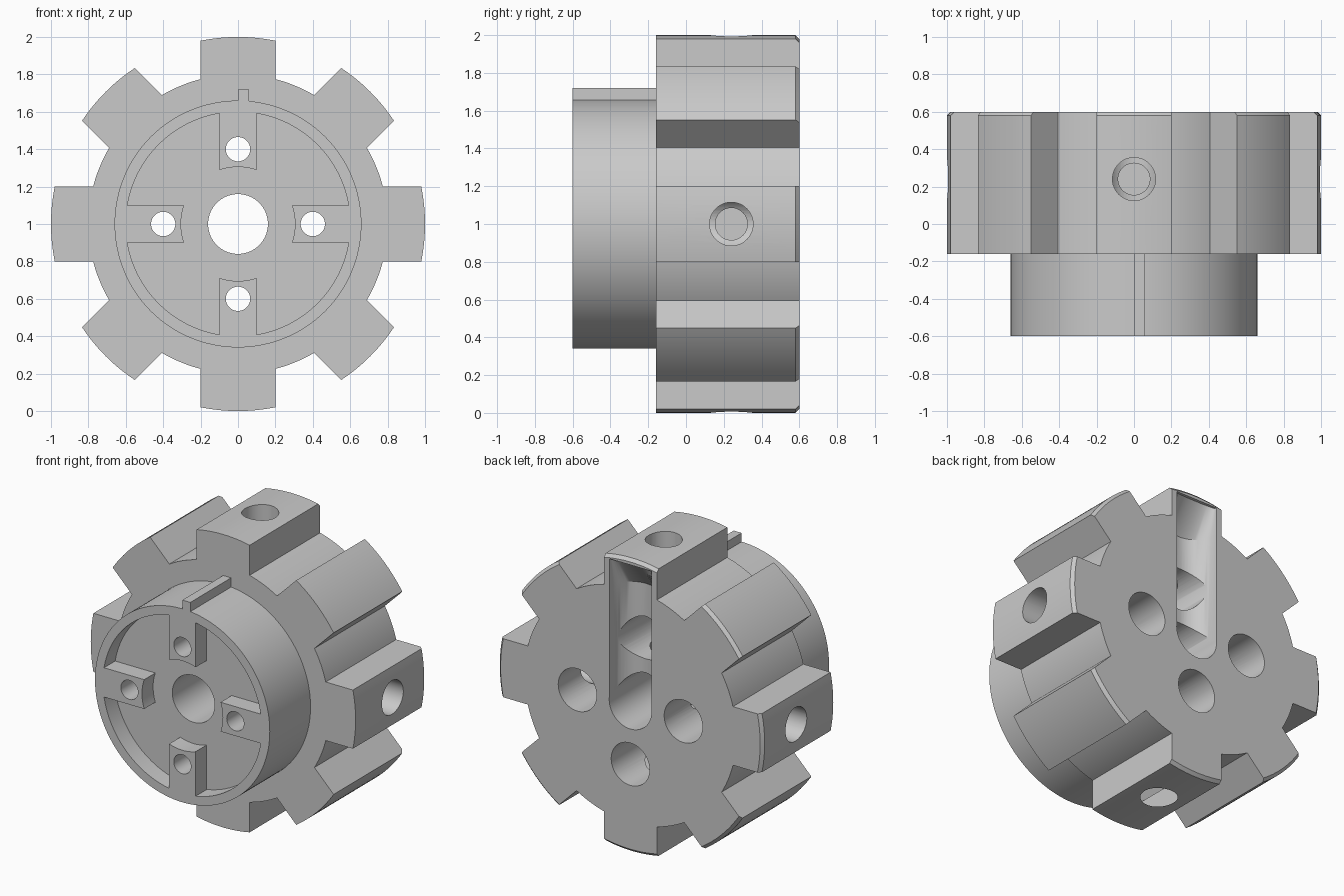
import bpy
import bmesh
from math import asin, cos, sin, pi
from mathutils import Matrix

if "Cube" in bpy.data.objects:
    bpy.data.objects.remove(bpy.data.objects["Cube"], do_unlink=True)

CENTRE = Matrix.Translation((0, 0, 1))


def arc(r, a0, a1, steps):
    return [(r * cos(a0 + (a1 - a0) * i / steps), r * sin(a0 + (a1 - a0) * i / steps))
            for i in range(steps + 1)]


def toothed(n, half, r_tooth, r_gap, steps):
    """Outline alternating parallel-sided teeth and gaps about the centre."""
    pts = []
    t, g = asin(half / r_tooth), asin(half / r_gap)
    for k in range(n):
        mid = 2 * pi * k / n
        pts += arc(r_tooth, mid - t, mid + t, steps)
        pts += arc(r_gap, mid + g, mid + 2 * pi / n - g, steps)
    return pts


def loft(name, sections, matrix=CENTRE):
    """Closed solid through equal-length rings of 3D points."""
    bm = bmesh.new()
    rings = [[bm.verts.new(p) for p in ring] for ring in sections]
    n = len(rings[0])
    for a, b in zip(rings, rings[1:]):
        for i in range(n):
            j = (i + 1) % n
            bm.faces.new((a[i], a[j], b[j], b[i]))
    bm.faces.new(rings[0][::-1])
    bm.faces.new(rings[-1])
    bm.transform(matrix)
    if bm.calc_volume(signed=True) < 0:
        bmesh.ops.reverse_faces(bm, faces=bm.faces)
    mesh = bpy.data.meshes.new(name)
    bm.to_mesh(mesh)
    bm.free()
    obj = bpy.data.objects.new(name, mesh)
    bpy.context.collection.objects.link(obj)
    return obj


def along_y(outline, y):
    return [(x, y, z) for x, z in outline]


def rod(name, x, z, r, y0, y1, steps=48):
    """Cylinder running front to back."""
    ring = [(x + px, z + pz) for px, pz in arc(r, 0, 2 * pi, steps)[:-1]]
    return loft(name, [along_y(ring, y0), along_y(ring, y1)])


def combine(target, tool, operation):
    mod = target.modifiers.new(operation.lower(), "BOOLEAN")
    mod.operation = operation
    mod.solver = "EXACT"
    mod.object = tool
    bpy.ops.object.select_all(action="DESELECT")
    bpy.context.view_layer.objects.active = target
    target.select_set(True)
    bpy.ops.object.modifier_apply(modifier=mod.name)
    bpy.data.objects.remove(tool, do_unlink=True)


# Toothed body with a small chamfer on the back of each tooth
full = toothed(8, 0.2, 1.0, 0.8, 12)
trimmed = toothed(8, 0.2, 0.98, 0.8, 12)
body = loft("toothed_hub", [along_y(full, -0.16), along_y(full, 0.58), along_y(trimmed, 0.6)])


# Round-bottomed slot up the back, running out in the top tooth
def slot_ring(z, depth):
    groove = [(x, 0.59 + y * depth / 0.158, z) for x, y in arc(0.158, -pi, 0, 24)]
    return groove + [(0.158, 0.8, z), (-0.158, 0.8, z)]


slot = loft("slot", [slot_ring(0.01, 0.158), slot_ring(0.77, 0.158), slot_ring(0.96, 0.01)])
combine(body, slot, "DIFFERENCE")

# Front hub and its locating key
combine(body, rod("front_hub", 0, 0, 0.66, -0.6, 0.1, 128), "UNION")
key = [(0, 0.62), (0.06, 0.62), (0.06, 0.72), (0, 0.72)]
combine(body, loft("key", [along_y(key, -0.6), along_y(key, -0.1)]), "UNION")

# Front recess leaving four inward lugs
recess = toothed(4, 0.1, 0.305, 0.6, 16)
combine(body, loft("recess", [along_y(recess, -0.7), along_y(recess, -0.48)]), "DIFFERENCE")

# Central bore
combine(body, rod("bore", 0, 0, 0.16, -0.8, 0.8, 64), "DIFFERENCE")

# Bolt holes with deep back counterbores, crossed by stepped blind holes in the teeth
circle = arc(1, 0, 2 * pi, 48)[:-1]
for k in range(4):
    a = k * pi / 2
    x, z = 0.4 * cos(a), 0.4 * sin(a)
    combine(body, rod("bolt_hole", x, z, 0.065, -0.8, 0.8), "DIFFERENCE")
    combine(body, rod("counterbore", x, z, 0.145, -0.1, 0.8), "DIFFERENCE")
    rings = [[(d, 0.24 + r * u, r * v) for u, v in circle]
             for d, r in ((0.2, 0.085), (0.4, 0.085), (0.4, 0.115), (1.1, 0.115))]
    turn = CENTRE @ Matrix.Rotation(-a, 4, "Y")
    combine(body, loft("tooth_hole", rings, turn), "DIFFERENCE")

# Single grey finish
grey = bpy.data.materials.new("plain_grey")
grey.use_nodes = True
colour = (0.59, 0.59, 0.59, 1)
grey.diffuse_color = colour
grey.node_tree.nodes["Principled BSDF"].inputs["Base Color"].default_value = colour
body.data.materials.clear()
body.data.materials.append(grey)
for poly in body.data.polygons:
    poly.material_index = 0

bpy.ops.object.select_all(action="DESELECT")
body.select_set(True)
bpy.context.view_layer.objects.active = body
bpy.ops.object.shade_smooth_by_angle(angle=pi / 6)
